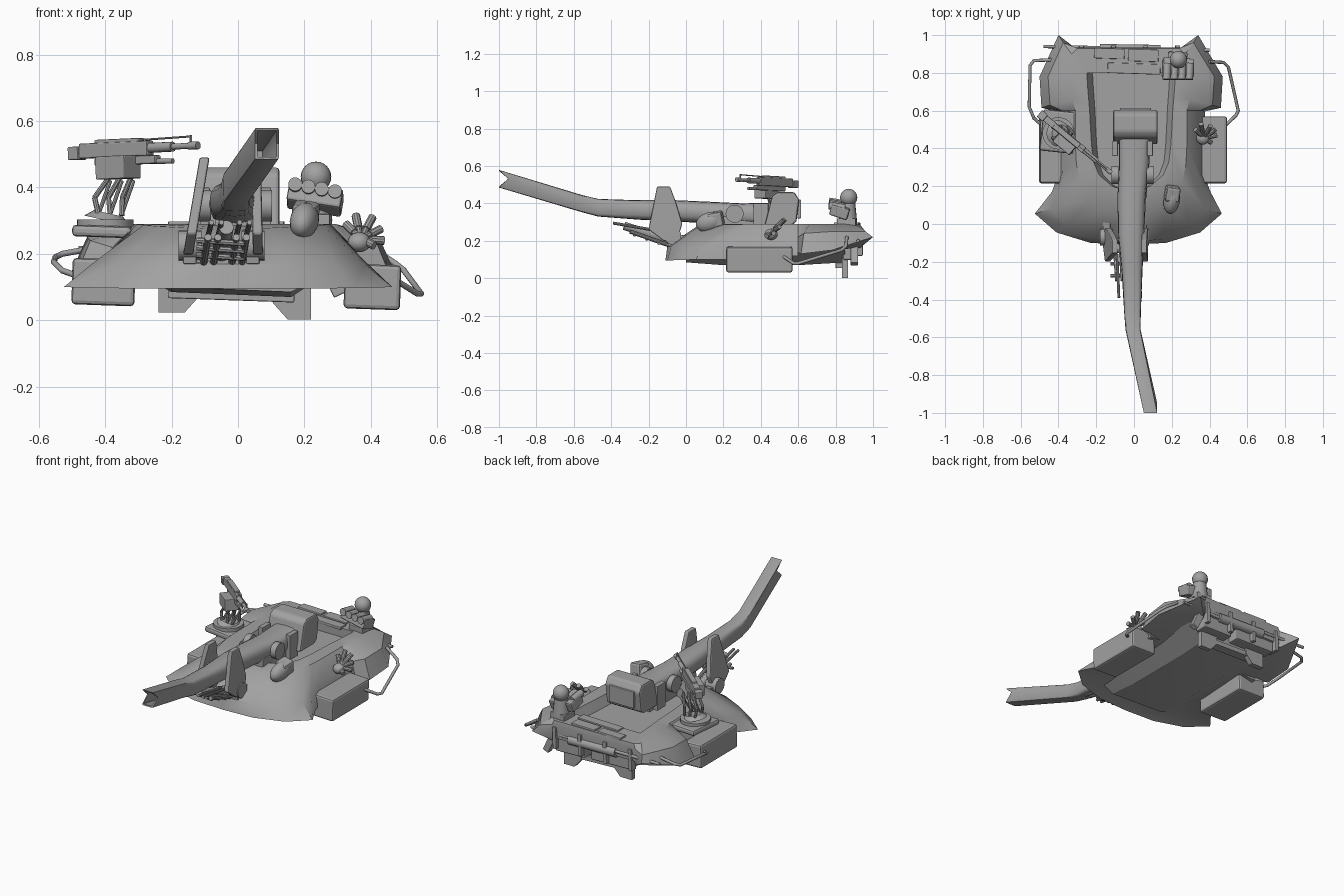
import bpy, bmesh
from math import sin, cos, pi, radians
from mathutils import Vector, Matrix

if "Cube" in bpy.data.objects:
    bpy.data.objects.remove(bpy.data.objects["Cube"])

GREY = bpy.data.materials.new("dark_grey")
GREY.diffuse_color = (.36, .36, .36, 1)
GREY.use_nodes = True
GREY.node_tree.nodes["Principled BSDF"].inputs["Base Color"].default_value = GREY.diffuse_color

def finish(bm, name, smooth=True, bevel=0):
    bmesh.ops.recalc_face_normals(bm, faces=bm.faces)
    me = bpy.data.meshes.new(name)
    bm.to_mesh(me); bm.free()
    me.materials.append(GREY)
    ob = bpy.data.objects.new(name, me)
    bpy.context.collection.objects.link(ob)
    if bevel:
        m = ob.modifiers.new("bevel", 'BEVEL')
        m.width, m.segments = bevel, 2
    if smooth:
        bpy.ops.object.select_all(action='DESELECT')
        bpy.context.view_layer.objects.active = ob
        ob.select_set(True)
        bpy.ops.object.shade_smooth_by_angle(angle=radians(32))
    return ob

def loft(name, rings, cap=(True, True)):
    bm = bmesh.new()
    vs = [[bm.verts.new(p) for p in r] for r in rings]
    n = len(vs[0])
    for a, b in zip(vs, vs[1:]):
        for i in range(n):
            bm.faces.new((a[i], a[(i+1) % n], b[(i+1) % n], b[i]))
    if cap[0]: bm.faces.new(vs[0])
    if cap[1]: bm.faces.new(vs[-1])
    return finish(bm, name)

def box(name, x, y, z, rot=(0, 0, 0), bevel=0.004):
    bm = bmesh.new()
    bmesh.ops.create_cube(bm, size=1)
    c = Vector(((x[0]+x[1])/2, (y[0]+y[1])/2, (z[0]+z[1])/2))
    for v in bm.verts:
        v.co = (v.co.x*(x[1]-x[0]), v.co.y*(y[1]-y[0]), v.co.z*(z[1]-z[0]))
    ob = finish(bm, name, False, bevel)
    ob.location = c
    ob.rotation_euler = [radians(a) for a in rot]
    return ob

def rod(name, a, b, r, r2=None, seg=14):
    a, b = Vector(a), Vector(b)
    d = b - a
    bm = bmesh.new()
    m = Matrix.Translation((a+b)/2) @ d.to_track_quat('Z', 'Y').to_matrix().to_4x4()
    bmesh.ops.create_cone(bm, cap_ends=True, segments=seg, radius1=r,
                          radius2=r if r2 is None else r2, depth=d.length, matrix=m)
    return finish(bm, name)

def ball(name, c, s, rot=(0, 0, 0)):
    bm = bmesh.new()
    bmesh.ops.create_uvsphere(bm, u_segments=20, v_segments=12, radius=1)
    ob = finish(bm, name)
    ob.location, ob.scale, ob.rotation_euler = c, s, [radians(a) for a in rot]
    return ob

def slab(name, pts, x0, x1, lean=0, bevel=0.006):
    """Profile in the y-z plane stretched between two x values."""
    bm = bmesh.new()
    s = [[bm.verts.new((x + lean*(z-0.2), y, z)) for y, z in pts] for x in (x0, x1)]
    n = len(pts)
    for i in range(n):
        bm.faces.new((s[0][i], s[0][(i+1) % n], s[1][(i+1) % n], s[1][i]))
    bm.faces.new(s[0]); bm.faces.new(s[1])
    return finish(bm, name, False, bevel)

def tube(name, pts, r):
    cu = bpy.data.curves.new(name, 'CURVE')
    cu.dimensions, cu.bevel_depth, cu.bevel_resolution = '3D', r, 2
    cu.use_fill_caps = True
    cu.materials.append(GREY)
    sp = cu.splines.new('POLY')
    sp.points.add(len(pts)-1)
    for p, c in zip(sp.points, pts): p.co = (*c, 1)
    ob = bpy.data.objects.new(name, cu)
    bpy.context.collection.objects.link(ob)

# Turret shell: half outlines mirrored into closed rings and lofted
def ring(half, z=None, k=1.0):
    h = [(p[0]*k, p[1], p[2] if z is None else z) for p in half]
    cx = lambda y: -.03 if y < .15 or y > .88 else -.015
    return [(cx(y)+x, y, zz) for x, y, zz in h] + [(cx(y)-x, y, zz) for x, y, zz in h[-2:0:-1]]
rim = [(0, -.11, .095), (.2, -.1, .095), (.38, -.045, .097), (.495, .055, .1), (.42, .17, .1),
       (.39, .25, .1), (.39, .6, .12), (.475, .615, .13), (.485, .78, .15), (.37, 1.0, .22),
       (.28, .93, .18), (0, .93, .18)]
mid = [(0, -.1, .17), (.18, -.08, .17), (.32, -.01, .172), (.41, .08, .17), (.385, .18, .19),
       (.365, .27, .21), (.365, .6, .22), (.43, .63, .24), (.44, .78, .25), (.345, .96, .25),
       (.28, .935, .26), (0, .935, .26)]
top = [(0, .05, .272), (.12, .07, .278), (.21, .13, .283), (.27, .22, .287), (.29, .32, .289),
       (.295, .42, .29), (.295, .6, .29), (.31, .66, .29), (.31, .78, .29), (.3, .9, .288),
       (.27, .93, .287), (0, .93, .287)]
well = [(0, .17, 0), (.1, .2, 0), (.17, .26, 0), (.2, .33, 0), (.21, .42, 0), (.215, .5, 0),
        (.22, .6, 0), (.225, .66, 0), (.23, .72, 0), (.235, .8, 0), (.15, .8, 0), (0, .8, 0)]
belly = [(x*.78, .42+(y-.42)*.88, .12+max(0, y-.3)*.06) for x, y, z in rim]
loft("turret_shell", [ring(belly), ring(rim), ring(mid), ring(top), ring(well, .29),
                      ring(well, .235, .87)])
# Long belly keel with sloping flanks
keel = [(.0, .09), (.2, .075), (.6, .075), (.85, .09)]
loft("belly_keel", [[(-.32, y, .15), (-.2, y, z+.01), (.16, y, z-.005), (.28, y, .15)] for y, z in keel])
box("belly_bar", (-.21, .17), (.8, .86), (.06, .09), (0, 2, 0))

# Gun barrel: bent tube going from round to square, hollow notched muzzle
def section(y, cx, cz, w, h, n, notch=0):
    out = []
    for i in range(16):
        c, s = cos(2*pi*i/16), sin(2*pi*i/16)
        f = lambda t: (abs(t) ** (2/n)) * (1 if t >= 0 else -1) if abs(t) > 1e-6 else 0
        px, pz = f(c), f(s)
        out.append((cx+w*px, y+notch*(1-abs(pz)), cz+h*pz))
    return out
loft("gun_barrel", [section(*s) for s in [
    (.5, .005, .345, .085, .06, 4), (.3, 0, .345, .08, .055, 3), (.15, -.012, .35, .075, .058, 2.6),
    (-.05, -.015, .36, .07, .057, 2.6), (-.25, -.01, .365, .055, .052, 3), (-.47, -.008, .377, .044, .047, 5),
    (-.56, -.005, .4, .04, .046, 8), (-1.0, .087, .532, .036, .047, 24, .05),
    (-.998, .087, .532, .029, .04, 24, .05), (-.8, .045, .472, .029, .038, 24)]])

# Breech housing and cradle
slab("breech_housing", [(.42, .28), (.46, .44), (.49, .46), (.58, .46), (.605, .42), (.59, .3), (.56, .28)],
     -.11, .125, bevel=.01)
box("breech_door", (-.075, .09), (.595, .615), (.32, .42))
box("gun_cradle", (-.07, .07), (.14, .45), (.235, .33))
for x in (-.1, .085):
    rod("trunnion_disc", (x-.018, .26, .345), (x+.018, .26, .345), .048, seg=24)
    box("cradle_bracket", (x-.015, x+.015), (.36, .44), (.25, .4))

# Pivot plates, hinge drums and linkage in front of the shell
fin = [(-.155, .49), (-.085, .49), (-.055, .41), (-.02, .29), (-.05, .19), (-.12, .2), (-.2, .26)]
for x, lean in ((-.165, .17), (.045, -.02)):
    slab("pivot_plate", fin, x, x+.03, lean)
for x in (-.145, .045):
    rod("hinge_drum", (x-.035, -.07, .225), (x+.035, -.07, .225), .045, seg=22)
    box("hinge_block", (x-.02, x+.02), (-.1, .06), (.18, .23), (8, 0, 0))
for x in (-.105, -.075, -.02, .01):
    rod("link_rod", (x, -.06, .165), (x+.015, -.3, .25), .011, seg=10)
    rod("link_upper_rod", (x+.015, -.16, .255), (x+.025, -.39, .295), .008, seg=10)
for i in range(4):
    y = -.08 - .065*i
    rod("link_rung", (-.125, y, .175+.022*i), (.02, y, .165+.022*i), .009, seg=8)
rod("recoil_cylinder", (-.05, -.05, .19), (-.035, -.33, .28), .022)

# Side stowage boxes
for n, x, z in (("left", (-.5, -.31), (.045, .185)), ("right", (.32, .49), (.033, .168))):
    box(n+"_stowage_box", x, (.215, .57), z, (0, 2, 0), .012)

# Guard rails
tube("left_rail", [(-.42, .87, .22), (-.53, .865, .2), (-.55, .84, .19), (-.555, .62, .175), (-.53, .56, .15), (-.46, .5, .125)], .009)
tube("right_rail", [(.4, .86, .22), (.475, .855, .17), (.5, .83, .15), (.552, .6, .08), (.54, .575, .08), (.46, .5, .13)], .009)

# Machine gun on a braced stand, aimed forward and inward
box("mount_shelf", (-.49, -.31), (.38, .6), (.25, .285), (0, 2, -6), .012)
rod("mount_ring", (-.4, .48, .28), (-.4, .48, .303), .085, seg=28)
rod("mount_cone", (-.395, .48, .3), (-.39, .48, .322), .07, .045, 24)
for dx in (-.035, 0, .035):
    for dy in (-.035, .035):
        rod("stand_leg", (-.385+dx, .48+dy, .315), (-.39+dx*1.2, .485+dy*.8, .37), .008, seg=8)
        rod("stand_strut", (-.39+dx*1.2, .485+dy*.8, .37), (-.35+dx*.9, .46+dy*.6, .44), .008, seg=8)
    rod("stand_brace", (-.385+dx, .45, .32), (-.35+dx, .49, .42), .006, seg=8)
P, D = Vector((-.5, .585, .507)), Vector((.38, -.315, .02))
def at(t, dz=0, side=0):
    return P + D*t + Vector((.64*side, .77*side, dz))
def gun_box(name, t0, t1, dz, w, h, side=0):
    c, L = at((t0+t1)/2, dz, side), D.length*(t1-t0)
    return box(name, (c.x-L/2, c.x+L/2), (c.y-w/2, c.y+w/2), (c.z-h/2, c.z+h/2), (0, -2, -39.7))
gun_box("gun_receiver", .08, .62, 0, .035, .045)
gun_box("receiver_cover", .2, .55, .025, .03, .014)
gun_box("gun_grip", 0, .08, -.005, .045, .04)
gun_box("ammo_box", .3, .53, -.055, .08, .07, -.03)
gun_box("gun_cradle_arm", .2, .68, -.035, .03, .025)
rod("gun_jacket", at(.6), at(.8), .015)
rod("gun_barrel_thin", at(.8), at(.97), .009)
rod("gun_muzzle", at(.93), at(1), .012)
rod("gun_sight_rail", at(.5, .025), at(.94, .028), .003, seg=6)
rod("gun_front_sight", at(.94, 0), at(.94, .032), .004, seg=6)
rod("gun_buffer", at(.55, -.04), at(.8, -.043), .008)

# Smoke launchers fanned out on the right shoulder
ball("launcher_base", (.365, .455, .235), (.035, .035, .03))
for x, y, z in ((.325, .5, .29), (.355, .53, .315), (.405, .52, .31), (.43, .5, .275), (.44, .47, .24), (.41, .43, .225)):
    e, s = Vector((x, y, z)), Vector((.37, .455, .245))
    rod("smoke_tube_neck", s, s.lerp(e, .6), .009, seg=8)
    rod("smoke_tube", s.lerp(e, .45), e, .013, seg=10)

# Gunner sight pod on the front deck
ball("sight_pod", (.2, .125, .3), (.043, .075, .052), (18, 8, -8))
box("sight_window", (.165, .24), (.12, .2), (.275, .355), (10, 8, -8), .012)

# Sensor head with four tubes at the rear right
box("sensor_foot", (.18, .28), (.81, .91), (.28, .32), (0, 0, -4))
rod("sensor_neck", (.235, .865, .3), (.235, .865, .4), .05, .04, 18)
ball("sensor_ball", (.235, .87, .432), (.046, .046, .046))
box("sensor_tray", (.15, .315), (.775, .875), (.335, .395), (-18, 9, -4), .008)
for i in range(4):
    x = .172 + .04*i
    rod("sensor_tube", (x, .765, .41-.007*i), (x+.004, .85, .395-.007*i), .021, seg=14)

# Rear deck hatches
for n, x, y in (("a", (-.21, -.05), (.875, .93)), ("b", (-.14, .14), (.795, .85)), ("c", (-.03, .13), (.86, .925))):
    box("deck_hatch_"+n, x, y, (.28, .298), (0, 0, -2))

# Rear stowage, rolled cover and hanging plates
tube("rear_crossbar", [(-.48, .94, .215), (.4, .92, .2)], .009)
rod("rolled_cover", (-.18, .925, .2), (.14, .92, .192), .028, seg=16)
for i in range(4):
    x = -.28+.17*i
    box("rear_hook", (x-.012, x+.012), (.9, .945), (.12, .25), (0, 2, 0))
box("rear_bin", (-.27, .0), (.84, .92), (.11, .2), (0, 1.5, 0), .008)
box("rear_bin_small", (.04, .24), (.84, .92), (.1, .19), (0, 1.5, 0), .008)
for n, x0, x1, z in (("left", -.24, -.16, .024), ("right", .22, .15, .002)):
    s = -.045 if x0 > 0 else .045
    loft(n+"_hanging_plate", [[(x0, y, z), (x1, y, z), (x1+s, y, z+.05), (x1+s, y, .16), (x0, y, .16)]
                              for y in (.835, .865)])
box("tow_hook", (.26, .3), (.88, .92), (.07, .2), (0, -25, 0))
